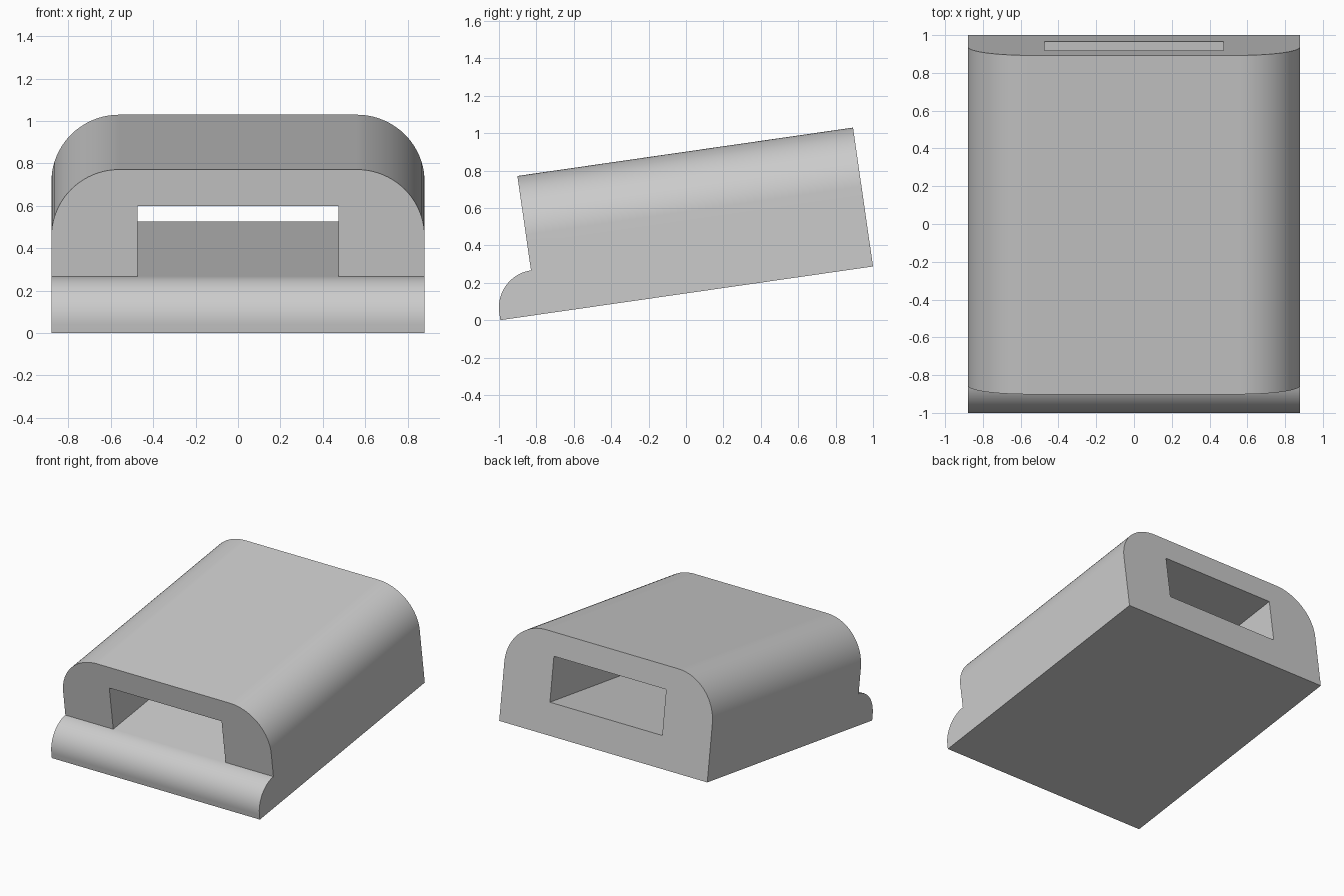
import bpy
import bmesh
from math import radians, sin, cos, pi
from mathutils import Vector

if "Cube" in bpy.data.objects:
    bpy.data.objects.remove(bpy.data.objects["Cube"])

HALF_W, LENGTH, HEIGHT = 0.88, 2.013, 0.75
LIP_R, FLOOR, CEILING, SLOT_W = 0.2, 0.24, 0.577, 0.475
ROUND, TILT = 0.32, radians(8.2)

grey = bpy.data.materials.new("light grey")
grey.use_nodes = True
grey.diffuse_color = (0.6, 0.6, 0.6, 1)
grey.node_tree.nodes["Principled BSDF"].inputs["Base Color"].default_value = grey.diffuse_color

# Side profile with the rounded front lip, swept across the width
steps = 20
profile = [(0, 0)]
for i in range(steps + 1):
    a = pi / 2 * i / steps
    profile.append((LIP_R - LIP_R * cos(a), FLOOR - LIP_R + LIP_R * sin(a)))
profile += [(LIP_R, HEIGHT), (LENGTH, HEIGHT), (LENGTH, 0)]

bm = bmesh.new()
side = bm.faces.new([bm.verts.new((-HALF_W, y, z)) for y, z in profile])
swept = bmesh.ops.extrude_face_region(bm, geom=[side], use_keep_orig=True)
bmesh.ops.translate(bm, vec=(2 * HALF_W, 0, 0),
                    verts=[g for g in swept["geom"] if isinstance(g, bmesh.types.BMVert)])
bmesh.ops.recalc_face_normals(bm, faces=bm.faces)

# Round the two long upper edges
long_edges = [e for e in bm.edges
              if all(v.co.z > HEIGHT - 0.001 for v in e.verts)
              and abs(e.verts[0].co.y - e.verts[1].co.y) > 1]
bmesh.ops.bevel(bm, geom=long_edges, offset=ROUND, offset_type='OFFSET',
                segments=20, profile=0.5, affect='EDGES')


# Slot: cut a window in each end wall, then join the two windows with a tunnel
def window_face(y):
    def inside(f):
        c = f.calc_center_median()
        return (abs(f.normal.y) > 0.99 and abs(c.y - y) < 0.001
                and min(v.co.x for v in f.verts) < 0 < max(v.co.x for v in f.verts)
                and min(v.co.z for v in f.verts) < 0.4 < max(v.co.z for v in f.verts))
    return next(f for f in bm.faces if inside(f))


def cut(y, point, normal):
    f = window_face(y)
    bmesh.ops.bisect_plane(bm, geom=[f, *f.edges, *f.verts], dist=0.0001,
                           plane_co=Vector(point), plane_no=Vector(normal))
    bm.normal_update()


bm.normal_update()
for y in (LIP_R, LENGTH):
    for x in (-SLOT_W, SLOT_W):
        cut(y, (x, 0, 0), (1, 0, 0))
    cut(y, (0, 0, CEILING), (0, 0, 1))
    if y == LENGTH:
        cut(y, (0, 0, FLOOR), (0, 0, 1))

# The lip crest is split where the slot floor meets it
windows = [window_face(y) for y in (LIP_R, LENGTH)]
rims = [sorted(f.verts, key=lambda v: (v.co.x > 0, v.co.z)) for f in windows]
bmesh.ops.delete(bm, geom=windows, context='FACES_ONLY')
order = (0, 1, 3, 2)
for i, j in zip(order, order[1:] + order[:1]):
    bm.faces.new((rims[0][i], rims[0][j], rims[1][j], rims[1][i]))
bmesh.ops.recalc_face_normals(bm, faces=bm.faces)

mesh = bpy.data.meshes.new("slotted_body")
bm.to_mesh(mesh)
bm.free()
mesh.materials.append(grey)

# Tilt the body back onto its front lower edge
body = bpy.data.objects.new("slotted_body", mesh)
bpy.context.collection.objects.link(body)
body.rotation_euler.x = TILT
body.location.y = -0.9925

bpy.context.view_layer.objects.active = body
body.select_set(True)
bpy.ops.object.shade_smooth_by_angle(angle=radians(30))
weighted = body.modifiers.new("even shading", 'WEIGHTED_NORMAL')
weighted.keep_sharp = True
